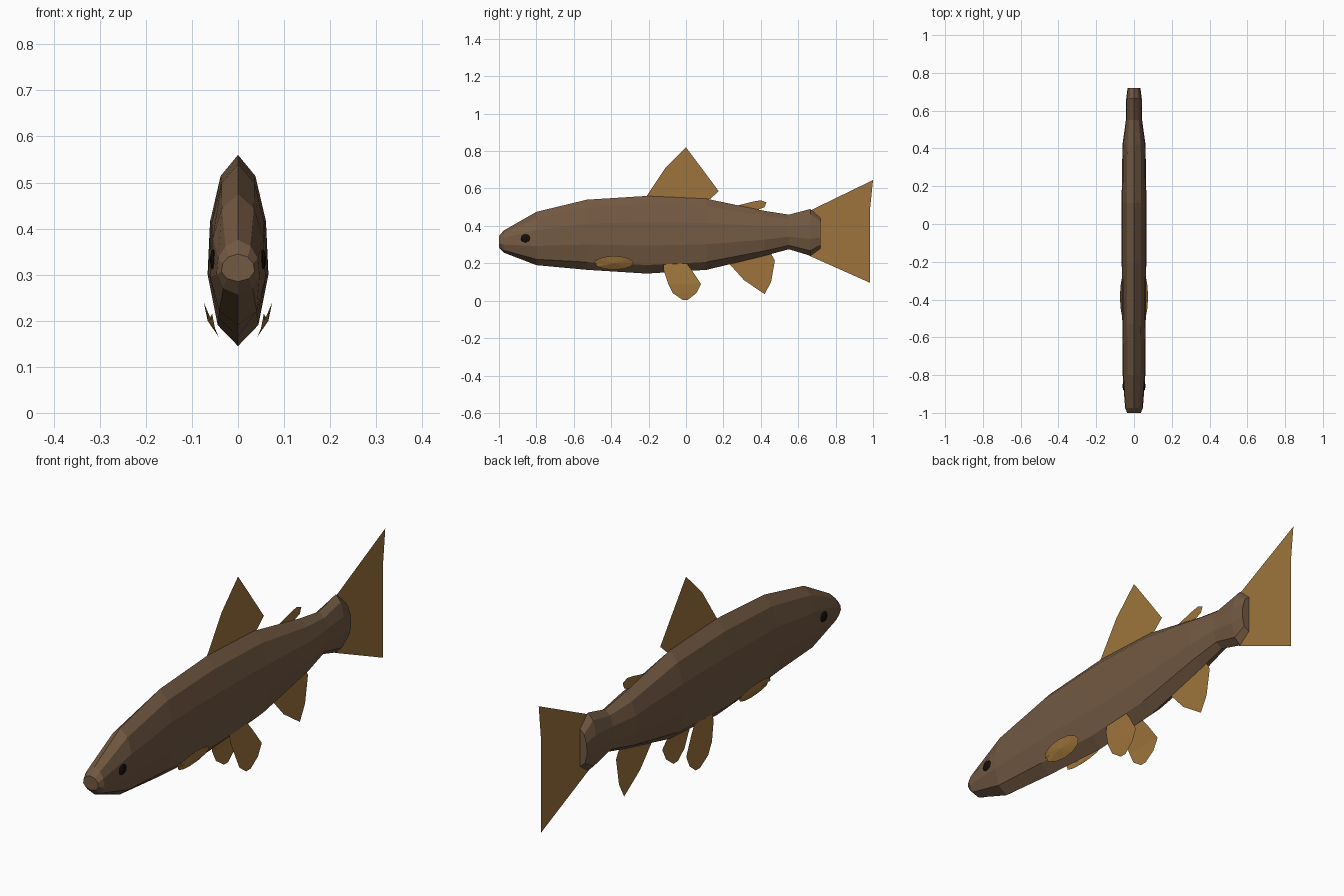
import bpy, bmesh
from math import sin, cos, pi

if "Cube" in bpy.data.objects:
    bpy.data.objects.remove(bpy.data.objects["Cube"])


def material(name, col):
    m = bpy.data.materials.new(name)
    m.diffuse_color = (*col, 1)
    m.use_nodes = True
    m.node_tree.nodes["Principled BSDF"].inputs["Base Color"].default_value = m.diffuse_color
    return m


BROWN = material("skin brown", (0.17, 0.10, 0.055))
GOLD = material("fin gold", (0.34, 0.175, 0.045))
BLACK = material("eye black", (0.006, 0.005, 0.004))


def finish(name, bm, mat, normals=True):
    if normals:
        bmesh.ops.recalc_face_normals(bm, faces=bm.faces)
    me = bpy.data.meshes.new(name)
    bm.to_mesh(me)
    bm.free()
    me.materials.append(mat)
    ob = bpy.data.objects.new(name, me)
    bpy.context.collection.objects.link(ob)
    return ob


# Body: one faceted cross-section swept along y
HALF = [(0, 1), (.58, .89), (.92, .66), (1, .36), (.68, .11), (0, 0)]
SECTION = HALF + [(-x, t) for x, t in HALF[-2:0:-1]]
# y, bottom z, top z, half width
RINGS = [(-1.0, .285, .345, .036), (-.975, .257, .375, .047), (-.80, .19, .475, .06),
         (-.53, .165, .54, .062), (-.21, .145, .56, .065), (.11, .165, .545, .066),
         (.42, .24, .48, .061), (.55, .275, .46, .043), (.665, .24, .49, .041),
         (.72, .28, .44, .034)]
bm = bmesh.new()
loops = [[bm.verts.new((x * w, y, lo + t * (hi - lo))) for x, t in SECTION]
         for y, lo, hi, w in RINGS]
n = len(SECTION)
for a, b in zip(loops, loops[1:]):
    for i in range(n):
        j = (i + 1) % n
        bm.faces.new((a[i], a[j], b[j], b[i]))
bm.faces.new(loops[0])
bm.faces.new(loops[-1])
finish("body", bm, BROWN)


# Flat fins on the centre plane, outlined in (y, z)
def fin(name, outline, xs=lambda z: 0.0):
    bm = bmesh.new()
    bm.faces.new([bm.verts.new((xs(z), y, z)) for y, z in outline])
    bmesh.ops.triangulate(bm, faces=bm.faces)
    return finish(name, bm, GOLD, False)


fin("dorsal_fin", [(-.21, .54), (-.21, .56), (-.11, .71), (0, .82), (.09, .70), (.175, .585),
                   (.13, .545), (.08, .53)])
fin("adipose_fin", [(.24, .50), (.36, .53), (.40, .537), (.43, .525), (.42, .50), (.38, .485),
                    (.37, .46)])
fin("anal_fin", [(.22, .21), (.31, .11), (.42, .035), (.455, .10), (.475, .215), (.45, .26)])
fin("tail_fin", [(.66, .48), (1, .645), (.985, .50), (.955, .38), (.97, .27), (.985, .095),
                 (.66, .24)])

# Paired pelvic fins: strips curving outwards as they hang (z, front y, rear y, x)
PELVIC = [(.205, -.12, .0, .042), (.165, -.12, .03, .047), (.09, -.095, .08, .057),
          (.04, -.07, .055, .056), (.005, -.02, .01, .053)]
# Paired pectoral fins: small leaf shapes flaring from the belly, with a thin lens body
for side, s in (("left", -1), ("right", 1)):
    bm = bmesh.new()
    rows = [(bm.verts.new((s * x, f, z)), bm.verts.new((s * x, r, z))) for z, f, r, x in PELVIC]
    for (a, b), (c, d) in zip(rows, rows[1:]):
        bm.faces.new((a, b, d, c))
    finish(side + "_pelvic_fin", bm, GOLD, False)

    bm = bmesh.new()
    rim = []
    for k in range(12):
        u, v = cos(2 * pi * k / 12), sin(2 * pi * k / 12)
        z = .202 + .037 * v
        rim.append(bm.verts.new((s * (.058 + .016 * v), -.385 + .105 * u, z)))
    rim.insert(7, bm.verts.new((s * .056, -.49, .215)))
    mid = bm.verts.new((s * .066, -.39, .20))
    for i in range(len(rim)):
        bm.faces.new((rim[i], rim[(i + 1) % len(rim)], mid))
    finish(side + "_pectoral_fin", bm, GOLD, False)

    # Eyes: flattened low-poly spheres
    bm = bmesh.new()
    bmesh.ops.create_uvsphere(bm, u_segments=8, v_segments=6, radius=1)
    bmesh.ops.scale(bm, vec=(.008, .026, .022), verts=bm.verts)
    bmesh.ops.translate(bm, vec=(s * .053, -.858, .333), verts=bm.verts)
    finish(side + "_eye", bm, BLACK)
